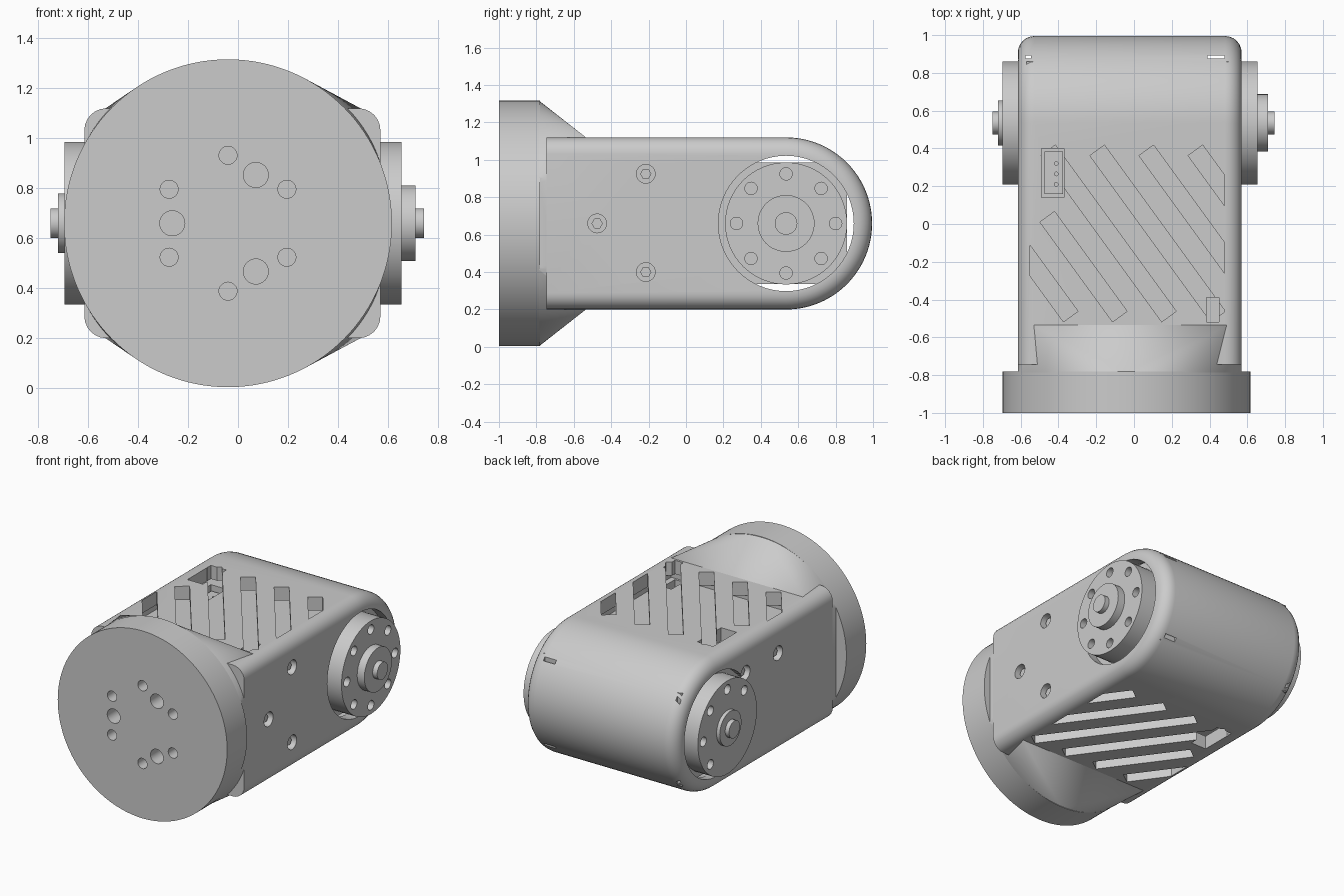
import bpy, bmesh
from math import sin, cos, pi, atan2, radians
from mathutils import Matrix, Vector

if "Cube" in bpy.data.objects:
    bpy.data.objects.remove(bpy.data.objects["Cube"])

grey = bpy.data.materials.new("light grey")
grey.use_nodes = True
GREY = (0.6, 0.6, 0.6, 1)
grey.diffuse_color = GREY
grey.node_tree.nodes["Principled BSDF"].inputs["Base Color"].default_value = GREY

MID = 0.66            # height of the main axis
AXLE = 0.535          # y of the output axle
DISC_X = -0.04        # centre of the mounting disc
RIGHT, LEFT = -0.615, 0.57   # outer side walls
IN_R, IN_L = -0.56, 0.49     # inner side walls


def make(name, bm):
    bmesh.ops.recalc_face_normals(bm, faces=bm.faces)
    mesh = bpy.data.meshes.new(name)
    bm.to_mesh(mesh)
    bm.free()
    ob = bpy.data.objects.new(name, mesh)
    mesh.materials.append(grey)
    bpy.context.collection.objects.link(ob)
    return ob


def box(name, x, y, z):
    bm = bmesh.new()
    bmesh.ops.create_cube(bm, size=1)
    for v in bm.verts:
        v.co = [lo + (c + 0.5) * (hi - lo) for c, (lo, hi) in zip(v.co, (x, y, z))]
    return make(name, bm)


def rod(name, axis, centre, r, lo, hi, n=32):
    """Cylinder along x, y or z; centre gives the two other coordinates."""
    bm = bmesh.new()
    bmesh.ops.create_cone(bm, cap_ends=True, segments=n, radius1=r, radius2=r, depth=hi - lo)
    turn = {"x": Matrix.Rotation(pi / 2, 4, "Y"), "y": Matrix.Rotation(pi / 2, 4, "X"),
            "z": Matrix()}[axis]
    spot = list(centre)
    spot.insert("xyz".index(axis), (lo + hi) / 2)
    bm.transform(Matrix.Translation(spot) @ turn)
    return make(name, bm)


def stadium(name, x, front, r, bevel=0):
    """Block with a half-round back end, extruded across x."""
    bm = bmesh.new()
    pts = [(front, MID - r)]
    pts += [(AXLE + r * cos(a), MID + r * sin(a)) for a in [pi * (i / 48 - 0.5) for i in range(49)]]
    pts += [(front, MID + r)]
    face = bm.faces.new([bm.verts.new((x[0], *p)) for p in pts])
    out = bmesh.ops.extrude_face_region(bm, geom=[face])["geom"]
    bmesh.ops.translate(bm, vec=(x[1] - x[0], 0, 0),
                        verts=[g for g in out if isinstance(g, bmesh.types.BMVert)])
    if bevel:
        rim = [e for e in bm.edges if abs(e.verts[0].co.x - e.verts[1].co.x) < 1e-5
               and max(v.co.y for v in e.verts) > front + 0.01]
        bmesh.ops.bevel(bm, geom=rim, offset=bevel, segments=6, affect="EDGES", profile=0.5)
    return make(name, bm)


def cut(target, cutters, operation="DIFFERENCE"):
    """Apply booleans and remove the cutters."""
    for c in cutters:
        m = target.modifiers.new("cut", "BOOLEAN")
        m.object, m.operation, m.solver = c, operation, "EXACT"
    bpy.context.view_layer.update()
    dg = bpy.context.evaluated_depsgraph_get()
    mesh = bpy.data.meshes.new_from_object(target.evaluated_get(dg))
    target.modifiers.clear()
    target.data = mesh
    for c in cutters:
        bpy.data.objects.remove(c)


def slot(k):
    """Diagonal ventilation slot, clipped to the inner width."""
    a, b = Vector((-0.195 + 0.26 * k, 0.39)), Vector((0.445 + 0.26 * k, -0.49))
    if k == -2:
        a = a.lerp(b, 0.4)
    d = b - a
    bm = bmesh.new()
    bmesh.ops.create_cube(bm, size=1)
    bm.transform(Matrix.Translation((*((a + b) / 2), MID))
                 @ Matrix.Rotation(atan2(d.y, d.x), 4, "Z")
                 @ Matrix.Diagonal((d.length, 0.095, 2, 1)))
    for x, side in ((-0.55, -1), (0.48, 1)):
        geom = bm.verts[:] + bm.edges[:] + bm.faces[:]
        res = bmesh.ops.bisect_plane(bm, geom=geom, plane_co=(x, 0, 0),
                                     plane_no=(side, 0, 0), clear_outer=True)
        edges = [g for g in res["geom_cut"] if isinstance(g, bmesh.types.BMEdge)]
        if edges:
            bmesh.ops.holes_fill(bm, edges=edges)
    return make("slot_cutter", bm)


# Hollow housing with round back
housing = stadium("housing", (RIGHT, LEFT), -0.745, 0.46, 0.088)
cutters = [stadium("cavity", (IN_R, IN_L), -0.6, 0.365),
           rod("axle_opening", "x", (AXLE, MID), 0.362, -1, 1, 64)]
cutters += [slot(k) for k in range(-4, 3)]
cutters += [box("plug_window", (-0.49, -0.37), (0.14, 0.4), (0, 2)),
            box("cable_window", (0.385, 0.45), (-0.52, -0.39), (MID, 2)),
            box("left_slit", (0.39, 0.48), (0.875, 0.893), (0, 2)),
            box("right_slit", (-0.575, -0.545), (0.875, 0.893), (0, 2))]
# Countersunk screw holes in both sides
left_screws = [(-0.215, 0.925), (-0.215, 0.4), (-0.475, MID)]
right_screws = [(y, z) for y in (0.22, -0.14) for z in (0.42, 0.9)]
for spots, wall, s in ((left_screws, LEFT, 1), (right_screws, RIGHT, -1)):
    for p in spots:
        ends = sorted((wall - s * 0.05, wall + s * 0.1))
        cutters.append(rod("screw_hole", "x", p, 0.05, *ends))
cut(housing, cutters)
for spots, wall, s in ((left_screws, LEFT, 1), (right_screws, RIGHT, -1)):
    for p in spots:
        ends = sorted((wall - s * 0.055, wall - s * 0.025))
        rod("screw_head", "x", p, 0.03, *ends, 6)

# Motor inside the housing, with a plug socket
motor = box("motor", (IN_R - 0.01, IN_L + 0.01), (-0.62, 0.86), (0.335, 0.985))
cut(motor, [box("plug_recess", (-0.49, -0.37), (0.14, 0.4), (0.86, 2)),
            box("cable_recess", (0.385, 0.45), (-0.52, -0.39), (0.9, 2))])
plug = box("plug_socket", (-0.475, -0.375), (0.16, 0.385), (0.8, 0.95))
cut(plug, [rod("pin_hole", "z", (-0.412, y), 0.01, 0.9, 1, 12) for y in (0.21, 0.265, 0.32)])

# Stepped output horns with a ring of bolt holes
for side, s, base, flange, mid, tip, mid_r in (
        ("left", 1, IN_L, 0.655, 0.71, 0.745, 0.152),
        ("right", -1, IN_R, 0.695, 0.72, 0.75, 0.12)):
    def span(a, b):
        return sorted((s * a, s * b))
    horn = rod(side + "_horn", "x", (AXLE, MID), 0.326, *span(abs(base) - 0.03, flange), 64)
    cut(horn, [rod("bolt_hole", "x", (AXLE + 0.265 * cos(i * pi / 4), MID + 0.265 * sin(i * pi / 4)),
                   0.033, *span(flange - 0.08, flange + 0.1), 24) for i in range(8)])
    rod(side + "_horn_hub", "x", (AXLE, MID), mid_r, *span(flange - 0.02, mid), 48)
    rod(side + "_axle_tip", "x", (AXLE, MID), 0.06, *span(mid - 0.02, tip))

# Mounting disc with drilled face
disc = rod("mounting_disc", "y", (DISC_X, MID), 0.656, -1, -0.78, 128)
holes = []
for i in range(6):
    a = radians(30 + 60 * i)
    holes.append(rod("small_hole", "y", (DISC_X + 0.272 * cos(a), MID + 0.272 * sin(a)), 0.036, -1.1, -0.85))
for i in range(3):
    a = radians(60 + 120 * i)
    holes.append(rod("large_hole", "y", (DISC_X + 0.223 * cos(a), MID + 0.223 * sin(a)), 0.05, -1.1, -0.85))
cut(disc, holes)

# Flared neck blending the disc into the housing
bm = bmesh.new()
for i in range(128):
    a = 2 * pi * i / 128
    bm.verts.new((DISC_X + 0.656 * cos(a), -0.785, MID + 0.656 * sin(a)))
for x in (-0.53, 0.49):
    for z in (MID - 0.46, MID + 0.46):
        bm.verts.new((x, -0.535, z))
bmesh.ops.convex_hull(bm, input=bm.verts)
neck = make("flared_neck", bm)
cut(neck, [box("side_trim", (RIGHT + 0.001, LEFT - 0.001), (-2, 0), (-1, 2))], "INTERSECT")

# Smooth the rounded surfaces, keep hard edges
bpy.ops.object.select_all(action="DESELECT")
for ob in bpy.context.collection.objects:
    if ob.type == "MESH":
        ob.select_set(True)
        bpy.context.view_layer.objects.active = ob
bpy.ops.object.shade_smooth_by_angle(angle=radians(30))
